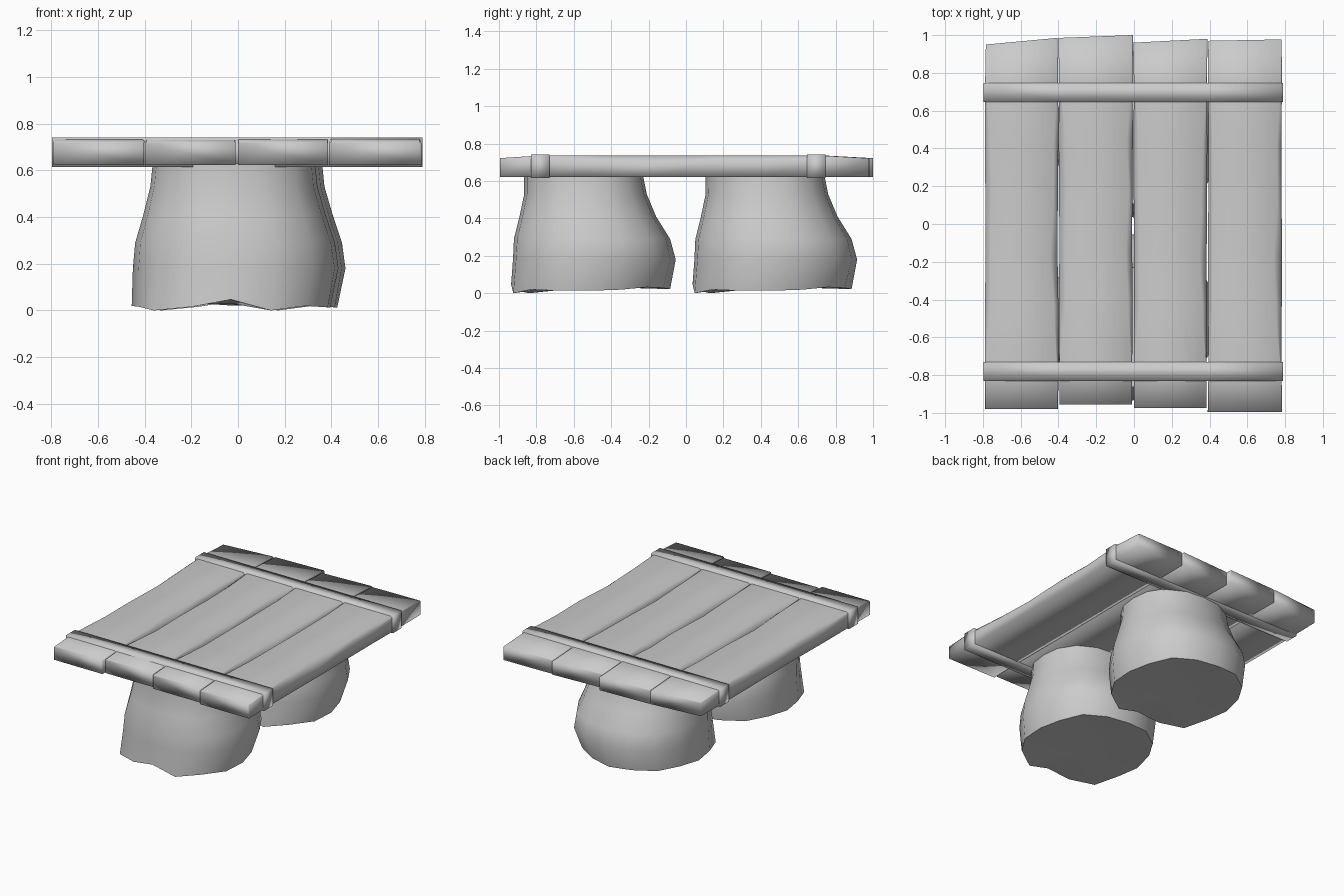
import bpy, bmesh, math, random

if "Cube" in bpy.data.objects:
    bpy.data.objects.remove(bpy.data.objects["Cube"])

random.seed(4)


def finish(name, bm, angle=None):
    bmesh.ops.recalc_face_normals(bm, faces=bm.faces)
    me = bpy.data.meshes.new(name)
    bm.to_mesh(me)
    bm.free()
    ob = bpy.data.objects.new(name, me)
    bpy.context.collection.objects.link(ob)
    if angle is None:
        me.polygons.foreach_set("use_smooth", [True] * len(me.polygons))
    else:
        bpy.context.view_layer.objects.active = ob
        ob.select_set(True)
        bpy.ops.object.shade_smooth_by_angle(angle=math.radians(angle))
        ob.select_set(False)
    return ob


def loft(name, rings, angle=None):
    # skin a list of point loops and cap both ends
    bm = bmesh.new()
    loops = [[bm.verts.new(p) for p in ring] for ring in rings]
    n = len(loops[0])
    for a, b in zip(loops, loops[1:]):
        for i in range(n):
            j = (i + 1) % n
            bm.faces.new((a[i], a[j], b[j], b[i]))
    bm.faces.new(loops[0])
    bm.faces.new(loops[-1])
    return finish(name, bm, angle)


# Planks: x left, x right, front y, back-left y, back-right y
planks = [(-0.79, -0.40, -0.98, 0.95, 0.985),
          (-0.40, -0.005, -0.955, 0.985, 1.0),
          (-0.005, 0.39, -0.975, 0.96, 0.98),
          (0.39, 0.785, -0.995, 0.97, 0.977)]
for k, (x0, x1, yf, bl, br) in enumerate(planks):
    rings = []
    for t in (0, 0.1, 0.28, 0.42, 0.58, 0.72, 0.88, 1):
        mid = 0.1 < t < 0.88
        ya, yb = yf + (bl - yf) * t, yf + (br - yf) * t
        ztop = 0.735 if 0 < t < 1 else 0.722
        # worn upper edges along the middle of the plank
        ca = random.uniform(0.02, 0.045) if mid else 0.008
        cb = random.uniform(0.02, 0.045) if mid else 0.008
        w = random.uniform(0, 0.006)
        rings.append([(x0 + w, ya, 0.622), (x1 - w, yb, 0.622),
                      (x1 - w, yb, ztop - cb * 0.8), (x1 - cb, yb, ztop),
                      (x0 + ca, ya, ztop), (x0 + w, ya, ztop - ca * 0.8)])
    loft(f"plank_{k + 1}", rings)

# Cross straps wrapped round the planks
for name, y in (("front_strap", -0.78), ("back_strap", 0.697)):
    rings = []
    for x in (-0.797, -0.4, 0, 0.4, 0.79):
        rings.append([(x, y - 0.05, 0.615), (x, y + 0.05, 0.615),
                      (x, y + 0.05, 0.741), (x, y - 0.05, 0.741)])
    loft(name, rings)

# Stump profile: z, x min, x max, y min, y max (around the stump's own centre)
profile = [(0.025, -0.45, 0.40, -0.44, 0.41),
           (0.18, -0.445, 0.435, -0.43, 0.44),
           (0.29, -0.435, 0.42, -0.425, 0.41),
           (0.41, -0.40, 0.38, -0.395, 0.335),
           (0.53, -0.37, 0.345, -0.37, 0.285),
           (0.63, -0.36, 0.335, -0.37, 0.265)]
SIDES = 16
# lobes shared by all rings, fading towards the top
lobe = [random.uniform(-0.05, 0.02) for _ in range(SIDES)]
drop = [random.uniform(-0.012, 0.008) for _ in range(SIDES)]
drop[10] = drop[13] = -0.025
drop[12] = 0.022
lobe[10] = 0.03


def stump(name, cx, cy):
    rings = []
    for k, (z, xa, xb, ya, yb) in enumerate(profile):
        ring = []
        for i in range(SIDES):
            a = 2 * math.pi * i / SIDES
            c, s = math.cos(a), math.sin(a)
            r = 1 / (abs(c) ** 2.4 + abs(s) ** 2.4) ** (1 / 2.4)
            r *= 1 + lobe[i] * (1.2, 0.6, 0.3, 0.2, 0, 0)[k] * (i % 4 != 0)
            x = (xa + xb) / 2 + (xb - xa) / 2 * c * r
            y = (ya + yb) / 2 + (yb - ya) / 2 * s * r
            ring.append((cx + x, cy + y, z + (drop[i] if k == 0 else 0)))
        rings.append(ring)
    # slightly raised underside
    first = rings[0]
    mx = sum(p[0] for p in first) / SIDES
    my = sum(p[1] for p in first) / SIDES
    inner = [(mx + (p[0] - mx) * 0.5, my + (p[1] - my) * 0.5, 0.03) for p in first]
    loft(name, [inner] + rings, 50)


# Two stump legs, front and back
stump("front_stump", -0.005, -0.495)
stump("back_stump", 0.025, 0.475)
